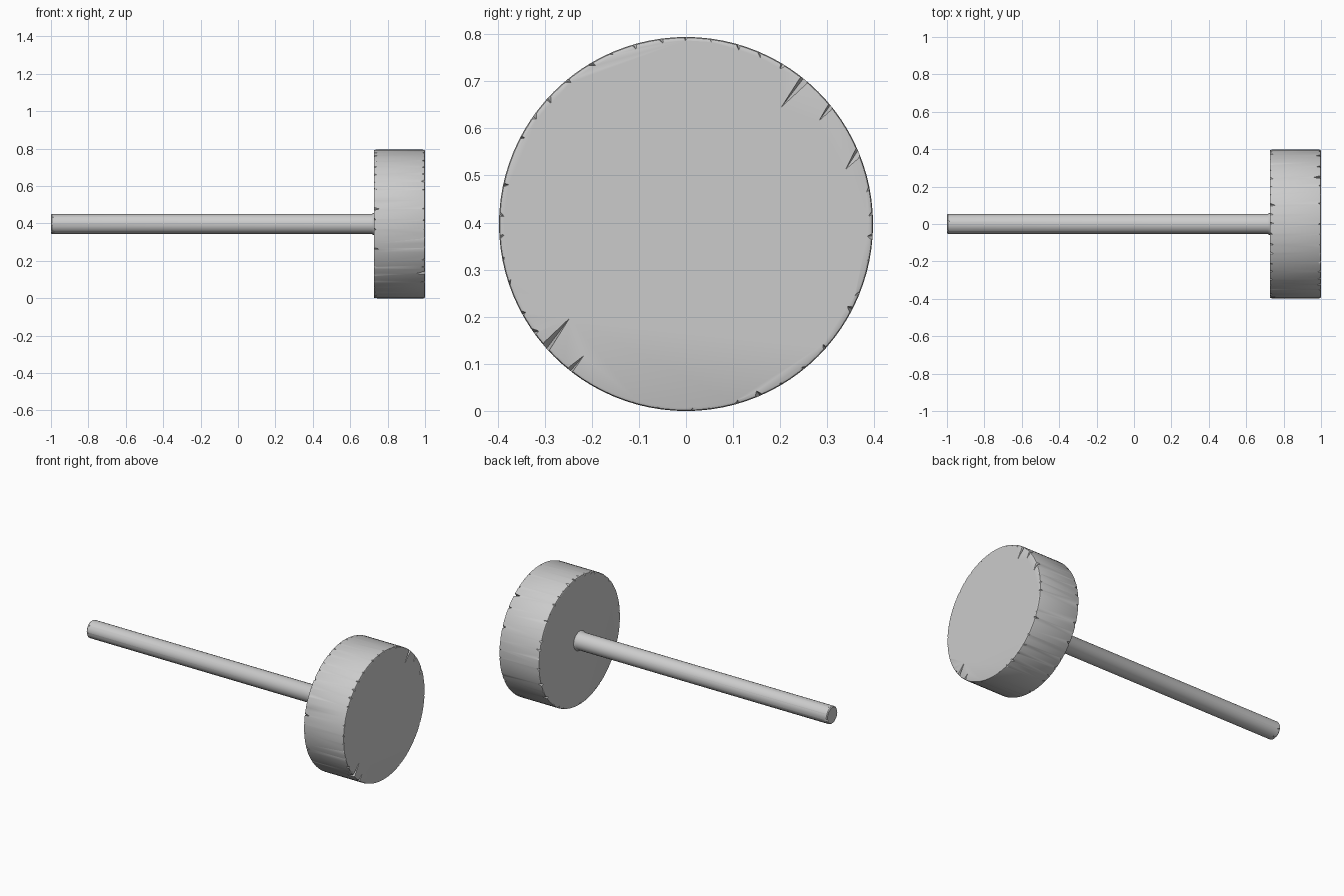
import bpy, bmesh, math, random
from mathutils import Matrix

random.seed(7)
if "Cube" in bpy.data.objects:
    bpy.data.objects.remove(bpy.data.objects["Cube"], do_unlink=True)

R, SHAFT_R = 0.397, 0.053
BACK, FACE, END = 0.726, 1.0, -1.0

grey = bpy.data.materials.new("plain_grey")
grey.use_nodes = True
grey.diffuse_color = (0.6, 0.6, 0.6, 1)
bsdf = grey.node_tree.nodes["Principled BSDF"]
bsdf.inputs["Base Color"].default_value = grey.diffuse_color
bsdf.inputs["Roughness"].default_value = 0.6


def make_object(name, bm):
    bmesh.ops.recalc_face_normals(bm, faces=bm.faces)
    mesh = bpy.data.meshes.new(name)
    bm.to_mesh(mesh)
    bm.free()
    mesh.materials.append(grey)
    obj = bpy.data.objects.new(name, mesh)
    bpy.context.collection.objects.link(obj)
    return obj


def polar(x, radius, angle):
    return (x, radius * math.cos(angle), R + radius * math.sin(angle))


def lathe(name, profile, sides):
    """Spin an (x, radius) profile around the model's long axis and cap it."""
    bm = bmesh.new()
    rings = [[bm.verts.new(polar(x, r, math.tau * i / sides)) for i in range(sides)]
             for x, r in profile]
    for a, b in zip(rings, rings[1:]):
        for i in range(sides):
            j = (i + 1) % sides
            bm.faces.new((a[i], a[j], b[j], b[i]))
    bm.faces.new(rings[0])
    bm.faces.new(rings[-1])
    return make_object(name, bm)


def add_wedge(bm, x, out, tip, rim, spread, depth, outer):
    """Pointed chip: tip on the flat face, open at the rim, running down the wall."""
    angle = math.atan2(rim[1] - R, rim[0])
    pts = [(x + out * 0.002, tip[0], tip[1]),
           polar(x + out * 0.012, outer, angle - spread),
           polar(x + out * 0.012, outer, angle + spread),
           polar(x - out * depth, outer, angle + spread * 0.3)]
    v = [bm.verts.new(p) for p in pts]
    for i, j, k in ((0, 1, 2), (0, 1, 3), (0, 2, 3), (1, 2, 3)):
        bm.faces.new((v[i], v[j], v[k]))


def add_rim_chips(bm, x, out, radius, count, bite, skip=()):
    """Small irregular nicks spaced around an edge."""
    step = math.tau / count
    for i in range(count):
        a = (i + random.uniform(0.4, 0.6)) * step
        if any(abs(math.remainder(a - s, math.tau)) < 0.09 for s in skip):
            continue
        b = a + random.uniform(-0.25, 0.25) * step
        tip = polar(x, radius - bite * random.uniform(0.3, 1), b)[1:]
        rim = polar(x, radius, a)[1:]
        add_wedge(bm, x, out, tip, rim, step * random.uniform(0.2, 0.36),
                  bite * random.uniform(0.5, 2.2), radius * 1.008)


def carve(obj, bm):
    cutter = make_object(obj.name + "_chip_cutter", bm)
    cutter.hide_render = True
    mod = obj.modifiers.new("chips", 'BOOLEAN')
    mod.operation, mod.solver, mod.object = 'DIFFERENCE', 'EXACT', cutter
    bpy.context.view_layer.objects.active = obj
    bpy.ops.object.modifier_apply(modifier=mod.name)
    bpy.data.objects.remove(cutter, do_unlink=True)


def smooth(obj):
    bpy.ops.object.select_all(action='DESELECT')
    obj.select_set(True)
    bpy.context.view_layer.objects.active = obj
    bpy.ops.object.shade_smooth_by_angle(angle=math.radians(30))


# Round head with softened rims
head = lathe("head", [(BACK, R - 0.007), (BACK + 0.002, R - 0.002), (BACK + 0.008, R),
                      (FACE - 0.008, R), (FACE - 0.002, R - 0.002), (FACE, R - 0.007)], 96)

# Large splits in the striking face: tip, rim point, half angle, depth
splits = [((0.20, 0.642), (0.252, 0.703), 0.034, 0.045),
          ((0.28, 0.613), (0.307, 0.648), 0.028, 0.03),
          ((0.337, 0.51), (0.363, 0.552), 0.045, 0.03),
          ((0.355, 0.243), (0.372, 0.26), 0.045, 0.02),
          ((-0.245, 0.20), (-0.297, 0.135), 0.034, 0.055),
          ((-0.215, 0.12), (-0.246, 0.09), 0.028, 0.03)]
bm = bmesh.new()
for tip, rim, spread, depth in splits:
    add_wedge(bm, FACE, 1, tip, rim, spread, depth, R + 0.008)
taken = [math.atan2(rim[1] - R, rim[0]) for _, rim, _, _ in splits]
add_rim_chips(bm, FACE, 1, R, 46, 0.014, taken)
add_rim_chips(bm, BACK, -1, R, 46, 0.018)
carve(head, bm)
smooth(head)

# Straight handle with a small flare where it meets the head
handle = lathe("handle", [(END, SHAFT_R - 0.005), (END + 0.005, SHAFT_R),
                          (BACK - 0.012, SHAFT_R), (BACK - 0.004, SHAFT_R + 0.004),
                          (BACK + 0.003, SHAFT_R + 0.009)], 24)
bm = bmesh.new()
add_rim_chips(bm, END, -1, SHAFT_R, 7, 0.013)
carve(handle, bm)
smooth(handle)
